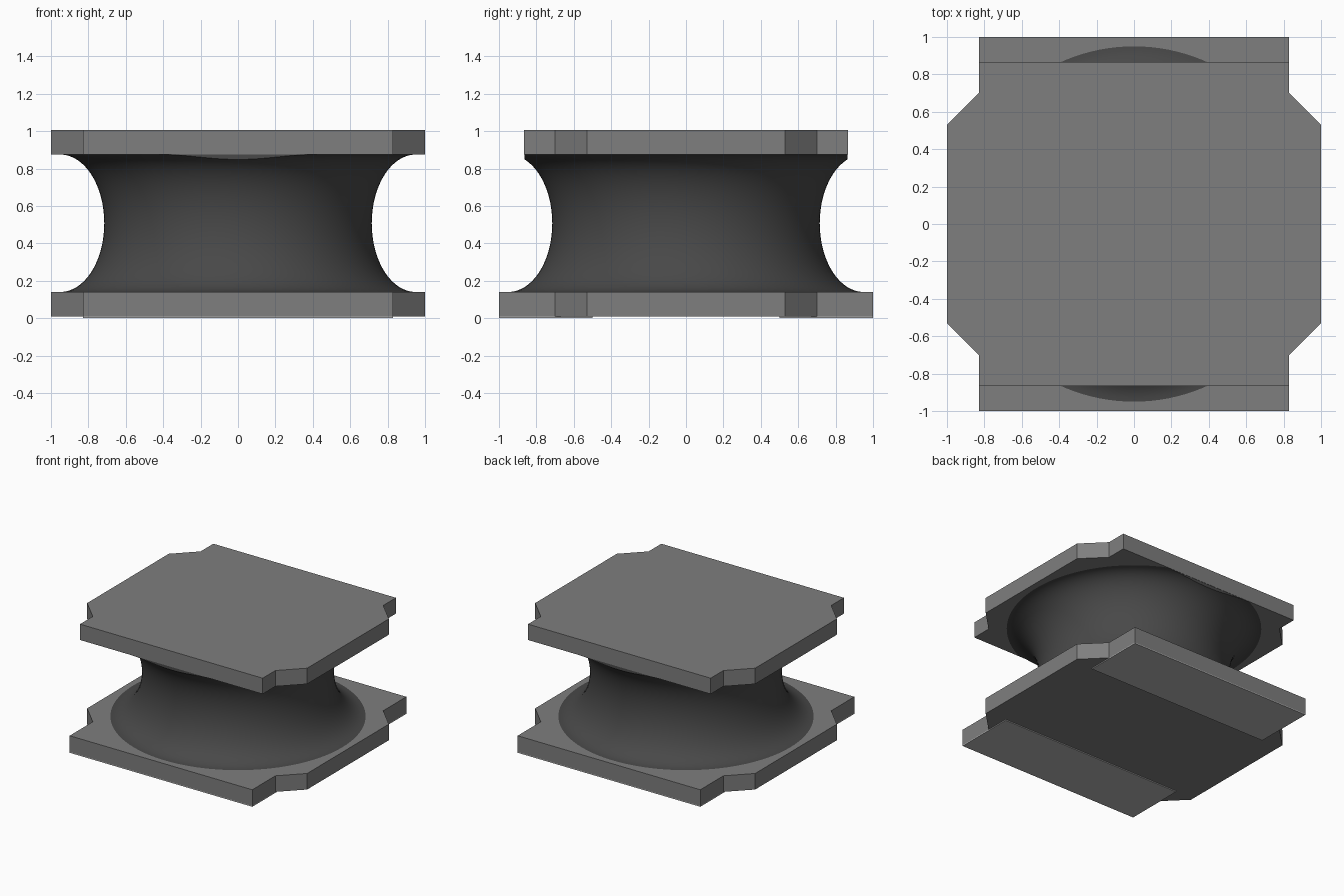
import bpy, bmesh, math

if "Cube" in bpy.data.objects:
    bpy.data.objects.remove(bpy.data.objects["Cube"])


def material(name, value):
    m = bpy.data.materials.new(name)
    m.use_nodes = True
    colour = (value, value, value, 1)
    m.diffuse_color = colour
    bsdf = next(n for n in m.node_tree.nodes if n.type == 'BSDF_PRINCIPLED')
    bsdf.inputs["Base Color"].default_value = colour
    return m


plate_grey = material("plate grey", 0.21)
core_dark = material("core dark grey", 0.065)
pad_light = material("pad light grey", 0.46)


def add_object(name, bm, mat):
    bmesh.ops.recalc_face_normals(bm, faces=bm.faces)
    mesh = bpy.data.meshes.new(name)
    bm.to_mesh(mesh)
    bm.free()
    mesh.materials.append(mat)
    ob = bpy.data.objects.new(name, mesh)
    bpy.context.collection.objects.link(ob)
    return ob


def prism(name, outline, z0, z1, mat):
    """Extrude a flat outline from z0 up to z1."""
    bm = bmesh.new()
    face = bm.faces.new([bm.verts.new((x, y, z0)) for x, y in outline])
    top = bmesh.ops.extrude_face_region(bm, geom=[face])
    verts = [v for v in top["geom"] if isinstance(v, bmesh.types.BMVert)]
    bmesh.ops.translate(bm, verts=verts, vec=(0, 0, z1 - z0))
    return add_object(name, bm, mat)


def plate_outline(depth):
    """Notched plate outline, mirrored from one quarter."""
    q = [(1.0, 0.53), (0.83, 0.70), (0.83, depth)]
    half = q + [(-x, y) for x, y in reversed(q)]
    return half + [(-x, -y) for x, y in half]


BOTTOM, TOP, TRIM = 0.14, 0.875, 0.863

# Bottom and top plates
prism("bottom_plate", plate_outline(1.0), 0.008, BOTTOM, plate_grey)
prism("top_plate", plate_outline(0.865), TOP, 1.005, plate_grey)

# Two thin pads under the bottom plate
for name, y0, y1 in (("front_pad", -1.0, -0.5), ("back_pad", 0.5, 1.0)):
    prism(name, [(-0.83, y0), (0.83, y0), (0.83, y1), (-0.83, y1)],
          0.0, 0.008, pad_light)

# Waisted core: half an ellipse spun around z
bm = bmesh.new()
mid, half = (BOTTOM + TOP) / 2, (TOP - BOTTOM) / 2
STEPS = 32
profile = []
for i in range(STEPS + 1):
    a = math.pi * (i / STEPS - 0.5)
    profile.append(bm.verts.new((0.95 - 0.235 * math.cos(a), 0,
                                 mid + half * math.sin(a))))
edges = [bm.edges.new(pair) for pair in zip(profile, profile[1:])]
bmesh.ops.spin(bm, geom=profile + edges, cent=(0, 0, 0), axis=(0, 0, 1),
               angle=2 * math.pi, steps=128, use_merge=True)
bmesh.ops.remove_doubles(bm, verts=bm.verts, dist=1e-5)

# Trim the upper flare flush with the shallower top plate
for side in (-1, 1):
    upper = [f for f in bm.faces if f.calc_center_median().z > mid]
    geom = list({v for f in upper for v in f.verts}) \
        + list({e for f in upper for e in f.edges}) + upper
    bmesh.ops.bisect_plane(bm, geom=geom, plane_co=(0, side * TRIM, 0),
                           plane_no=(0, 1, 0), dist=1e-5)
for v in bm.verts:
    if v.co.z > mid:
        v.co.y = max(-TRIM, min(TRIM, v.co.y))

core = add_object("core", bm, core_dark)
# Point the open surface outwards at the waist
waist = min(core.data.polygons, key=lambda p: abs(p.center.z - mid))
if waist.normal.x * waist.center.x + waist.normal.y * waist.center.y < 0:
    core.data.flip_normals()
bpy.ops.object.select_all(action='DESELECT')
core.select_set(True)
bpy.context.view_layer.objects.active = core
bpy.ops.object.shade_smooth_by_angle(angle=math.radians(30))
